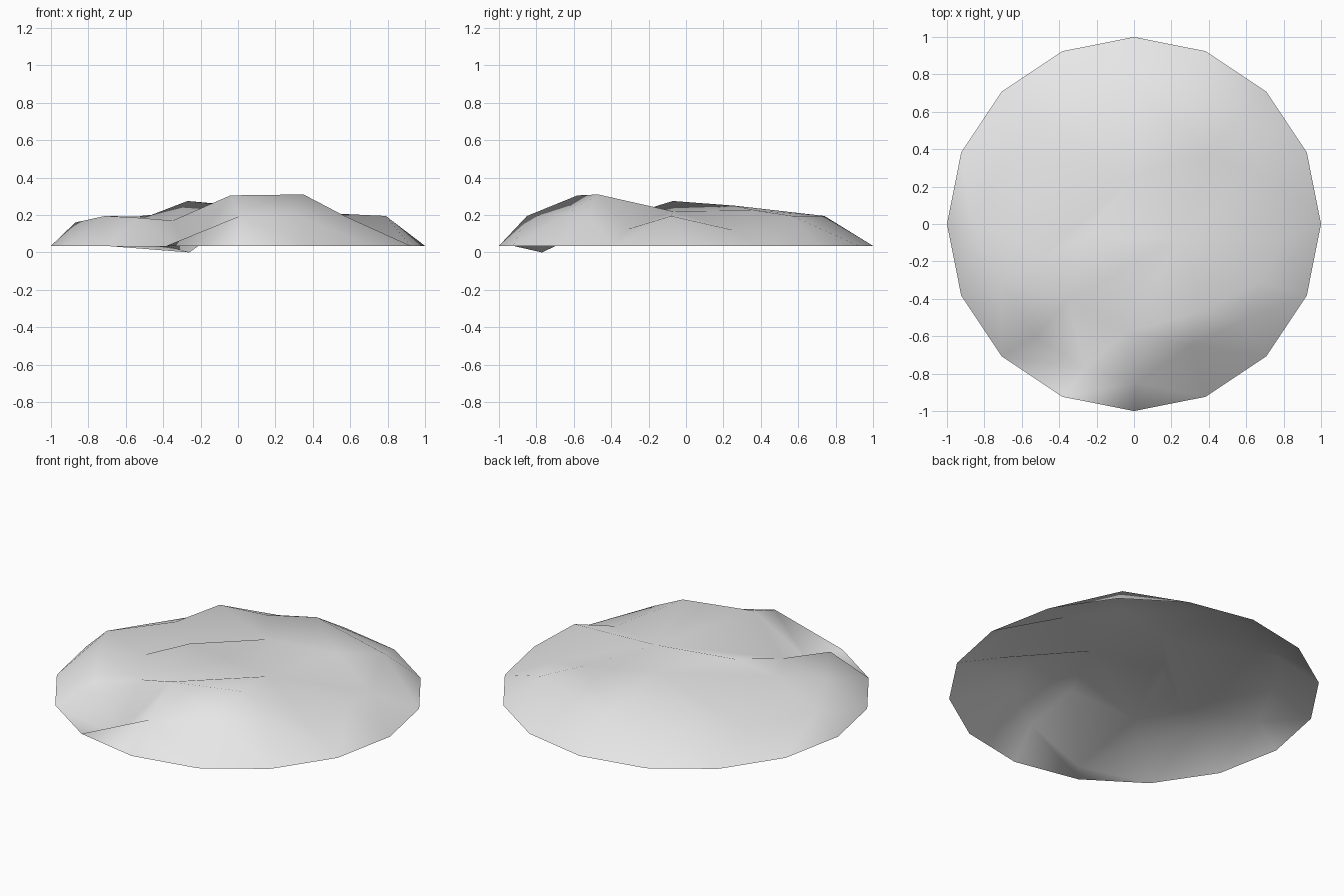
import bpy
import math
from mathutils import Vector
from mathutils.geometry import delaunay_2d_cdt

cube = bpy.data.objects.get("Cube")
if cube:
    bpy.data.objects.remove(cube, do_unlink=True)

RIM_SIDES = 16
RIM_HEIGHT = 0.035
SHOULDER = 0.195  # common height of the outer shoulder of the mound


def make_material(name, color):
    material = bpy.data.materials.new(name)
    material.use_nodes = True
    material.diffuse_color = color
    material.node_tree.nodes["Principled BSDF"].inputs["Base Color"].default_value = color
    return material


# Landmarks of the mound, starting with the level rim
landmarks = {}
for i in range(RIM_SIDES):
    angle = math.tau * i / RIM_SIDES
    landmarks[f"rim_{i}"] = (math.cos(angle), math.sin(angle), RIM_HEIGHT)

# Outer shoulder with the notches between its high points
landmarks.update({
    "shoulder_left": (0.79, -0.08, SHOULDER),
    "notch_back_left": (0.7, 0.25, 0.12),
    "shoulder_back_left": (0.56, 0.57, SHOULDER),
    "shoulder_back": (0, 0.74, SHOULDER),
    "notch_back": (-0.28, 0.67, 0.16),
    "shoulder_back_right": (-0.52, 0.57, SHOULDER),
    "notch_back_right": (-0.67, 0.37, 0.13),
    "shoulder_right": (-0.87, 0.01, 0.16),
    "bank_right": (-0.71, -0.3, SHOULDER),
    "shoulder_front_right": (-0.53, -0.6, 0.185),
    "hollow": (-0.26, -0.77, 0),
    "shoulder_front": (0.01, -0.85, SHOULDER),
    "ledge_front": (0.31, -0.65, 0.2),
    "shoulder_front_left": (0.57, -0.52, SHOULDER),
    "notch_left": (0.68, -0.31, 0.125),
})

# Inner hills and valleys
landmarks.update({
    "peak_right": (-0.04, -0.58, 0.305),
    "peak_left": (0.35, -0.47, 0.31),
    "saddle_left": (0.25, -0.07, 0.22),
    "slope_back_left": (0.4, 0.37, 0.225),
    "hill_back": (0.01, 0.26, 0.25),
    "hill_right": (-0.27, -0.07, 0.275),
    "bench_right": (-0.49, -0.17, 0.19),
    "gully": (-0.35, -0.41, 0.17),
})

# Ridge and valley lines that the surface has to follow
creases = [
    ["gully", "peak_right", "peak_left", "saddle_left", "slope_back_left"],
    ["shoulder_front_right", "gully", "saddle_left", "notch_left"],
    ["shoulder_back_right", "hill_back", "hill_right", "bench_right", "hill_back"],
    ["rim_10", "hollow", "shoulder_front", "rim_11"],
    ["gully", "hollow", "rim_11"],
    ["gully", "bench_right", "bank_right", "shoulder_front_right", "hollow"],
    ["shoulder_front", "peak_right", "ledge_front", "shoulder_front_left"],
    ["shoulder_front", "ledge_front", "peak_left", "shoulder_front_left", "notch_left"],
    ["notch_left", "shoulder_left", "notch_back_left", "shoulder_back_left"],
    ["gully", "hill_right", "saddle_left", "hill_back", "slope_back_left"],
]

names = list(landmarks)
points = [Vector(p) for p in landmarks.values()]
edges = [(i, (i + 1) % RIM_SIDES) for i in range(RIM_SIDES)]
for path in creases:
    edges += [(names.index(a), names.index(b)) for a, b in zip(path, path[1:])]

# Triangulate in plan, then lift every point to its height
flat = [p.to_2d() for p in points]
verts, _, faces, origins, _, _ = delaunay_2d_cdt(flat, edges, [], 1, 0.0001)
lifted = [(v.x, v.y, points[origin[0]].z) for v, origin in zip(verts, origins)]

mesh = bpy.data.meshes.new("ground_mound")
mesh.from_pydata(lifted, [], faces)
mesh.update()
mound = bpy.data.objects.new("ground_mound", mesh)
bpy.context.collection.objects.link(mound)

# Keep the upper side outward
if sum(face.normal.z for face in mesh.polygons) < 0:
    mesh.flip_normals()
mesh.shade_smooth()
mesh.materials.append(make_material("pale_grey", (0.8, 0.8, 0.8, 1)))
